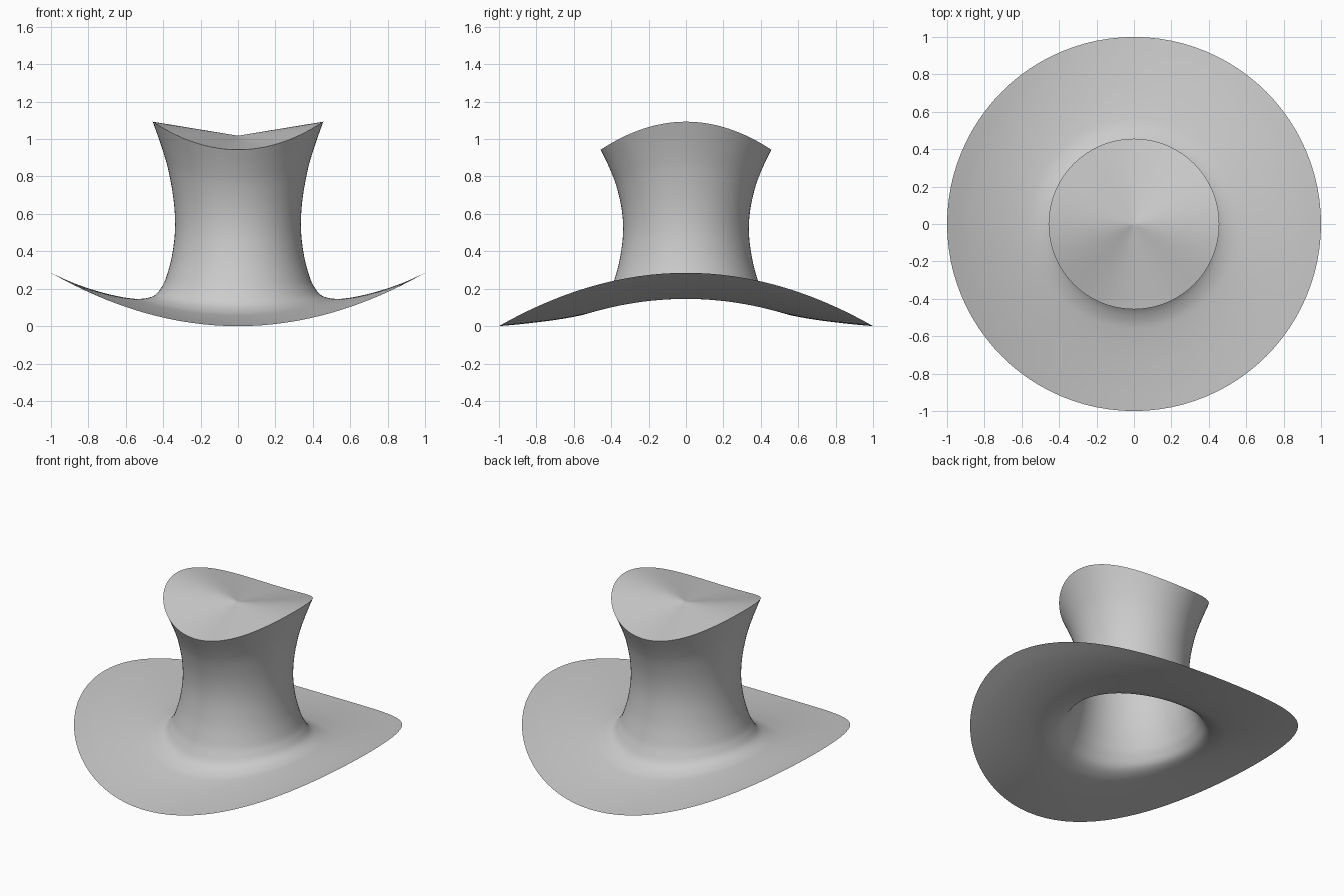
import bpy, bmesh, math

if "Cube" in bpy.data.objects:
    bpy.data.objects.remove(bpy.data.objects["Cube"])

SEG = 96
SUB = 5

# Profile from brim edge to crown top: radius, mean height, saddle amplitude
PROFILE = [
    (1.00, 0.1425, 0.1425), (0.90, 0.124, 0.115), (0.80, 0.111, 0.091),
    (0.70, 0.103, 0.070), (0.60, 0.101, 0.051), (0.52, 0.108, 0.038),
    (0.45, 0.137, 0.025), (0.41, 0.192, 0.014), (0.385, 0.25, 0.008),
    (0.355, 0.36, 0.006), (0.337, 0.50, 0.010), (0.343, 0.64, 0.022),
    (0.372, 0.79, 0.042), (0.41, 0.905, 0.058), (0.456, 1.018, 0.075),
]


def smooth_profile(pts, n):
    """Catmull-Rom interpolation through the profile points."""
    out = []
    for i in range(len(pts) - 1):
        a, b, c, d = (pts[max(i - 1, 0)], pts[i], pts[i + 1],
                      pts[min(i + 2, len(pts) - 1)])
        for k in range(n):
            t = k / n
            out.append(tuple(
                0.5 * (2 * q + (r - p) * t + (2 * p - 5 * q + 4 * r - s) * t * t
                       + (3 * q - p - 3 * r + s) * t ** 3)
                for p, q, r, s in zip(a, b, c, d)))
    return out + [pts[-1]]


def add_ring(bm, r, z, amp):
    """Ring whose height follows a saddle wave."""
    ring = []
    for i in range(SEG):
        a = 2 * math.pi * i / SEG
        ring.append(bm.verts.new((r * math.cos(a), r * math.sin(a),
                                  z + amp * math.cos(2 * a))))
    return ring


def bridge(bm, lower, upper):
    for i in range(SEG):
        j = (i + 1) % SEG
        bm.faces.new((lower[i], lower[j], upper[j], upper[i]))


bm = bmesh.new()

# Brim and flared crown wall, open underneath
rings = [add_ring(bm, *p) for p in smooth_profile(PROFILE, SUB)]

# Crown top, sloping straight from the rim to the centre
r, z, amp = PROFILE[-1]
rings += [add_ring(bm, r * f, z, amp * f) for f in (0.8, 0.6, 0.4, 0.2, 0.05)]
for lo, up in zip(rings, rings[1:]):
    bridge(bm, lo, up)
centre = bm.verts.new((0, 0, z))
for i in range(SEG):
    bm.faces.new((rings[-1][i], rings[-1][(i + 1) % SEG], centre))

mesh = bpy.data.meshes.new("hat")
bm.to_mesh(mesh)
bm.free()
hat = bpy.data.objects.new("hat", mesh)
bpy.context.collection.objects.link(hat)

# Smooth shading with a crisp crown edge
bpy.context.view_layer.objects.active = hat
hat.select_set(True)
bpy.ops.object.shade_smooth_by_angle(angle=math.radians(40))
